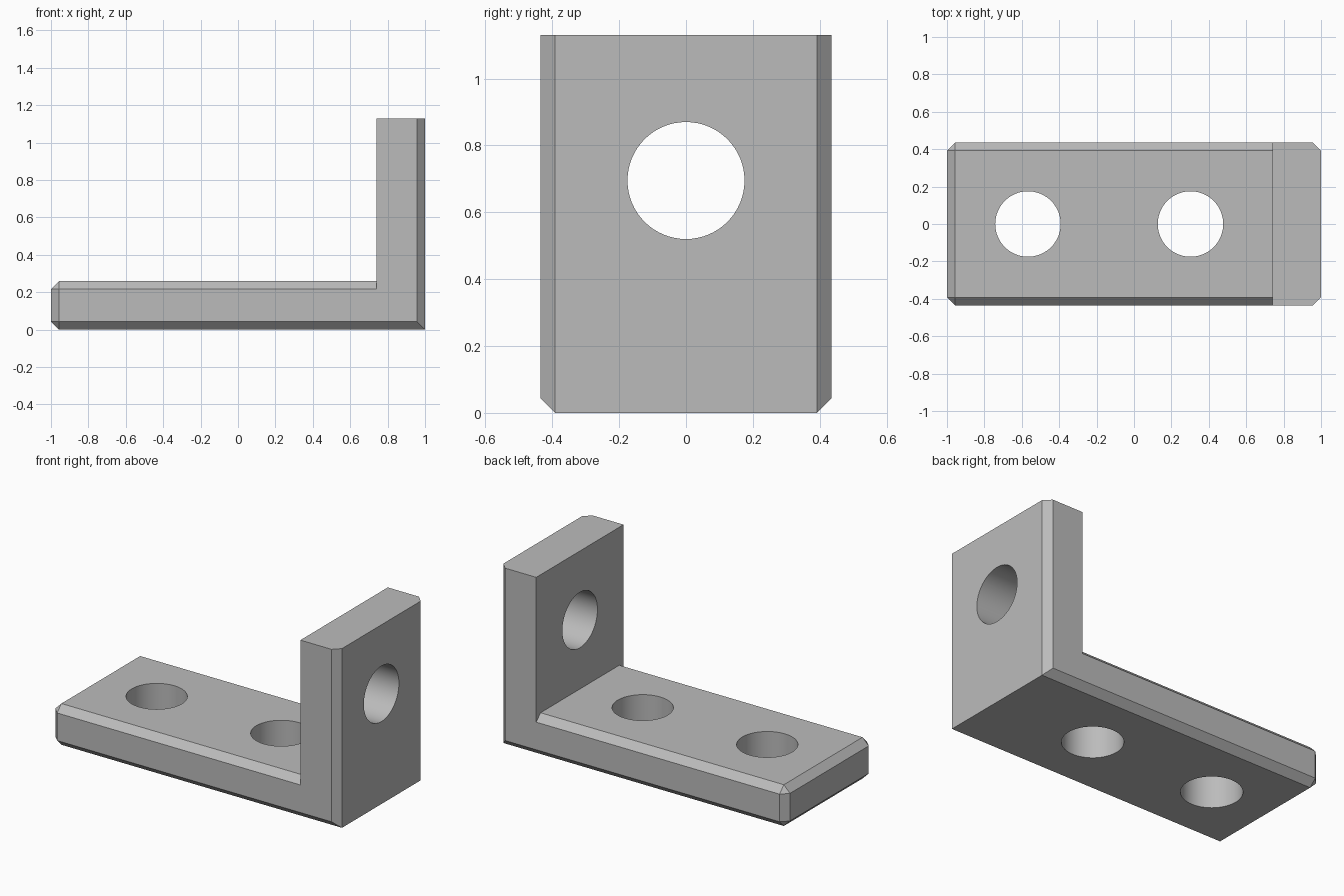
import bpy, bmesh, math
from mathutils import Matrix, Vector

if "Cube" in bpy.data.objects:
    bpy.data.objects.remove(bpy.data.objects["Cube"], do_unlink=True)

HALF_Y, THICK, HEIGHT, CHAMFER = 0.435, 0.26, 1.13, 0.043
INNER_X = 1 - THICK
HOLE_R = 0.175

steel = bpy.data.materials.new("grey_metal")
steel.use_nodes = True
grey = (0.5, 0.5, 0.5, 1)
steel.diffuse_color = grey
steel.node_tree.nodes["Principled BSDF"].inputs["Base Color"].default_value = grey


def make_object(name, bm):
    mesh = bpy.data.meshes.new(name)
    bm.to_mesh(mesh)
    bm.free()
    mesh.materials.append(steel)
    obj = bpy.data.objects.new(name, mesh)
    bpy.context.collection.objects.link(obj)
    return obj


def chamfered_block(name, low, high, rule):
    """Box between two corners; edges whose midpoint meets the rule are chamfered."""
    low, high = Vector(low), Vector(high)
    bm = bmesh.new()
    bmesh.ops.create_cube(bm, size=1)
    for v in bm.verts:
        v.co = Vector(h if c > 0 else l for c, l, h in zip(v.co, low, high))
    edges = [e for e in bm.edges if rule((e.verts[0].co + e.verts[1].co) / 2)]
    bmesh.ops.bevel(bm, geom=edges, offset=CHAMFER, offset_type='OFFSET',
                    segments=1, affect='EDGES', clamp_overlap=False)
    return make_object(name, bm)


def hole_cutter(name, centre, axis):
    bm = bmesh.new()
    bmesh.ops.create_cone(bm, cap_ends=True, segments=64, radius1=HOLE_R,
                          radius2=HOLE_R, depth=THICK * 2)
    turn = Matrix.Rotation(math.pi / 2, 4, 'Y') if axis == 'X' else Matrix()
    bmesh.ops.transform(bm, matrix=Matrix.Translation(centre) @ turn, verts=bm.verts)
    return make_object(name, bm)


# Base plate: every edge chamfered except those touching the upright
bracket = chamfered_block("angle_bracket", (-1, -HALF_Y, 0), (INNER_X, HALF_Y, THICK),
                          lambda m: m.x < INNER_X - 0.01)

# Upright plate: outer vertical edges and bottom side edges chamfered
upright = chamfered_block(
    "upright_plate", (INNER_X, -HALF_Y, 0), (1, HALF_Y, HEIGHT),
    lambda m: abs(m.y) > 0.4 and (m.x > 0.99 or m.z < 0.01))

# Bolt holes
holes = [hole_cutter("base_hole_outer", (-0.567, 0, THICK / 2), 'Z'),
         hole_cutter("base_hole_inner", (0.302, 0, THICK / 2), 'Z'),
         hole_cutter("upright_hole", (1 - THICK / 2, 0, 0.695), 'X')]

# Join the plates and cut the holes
for tool, operation in [(upright, 'UNION')] + [(h, 'DIFFERENCE') for h in holes]:
    mod = bracket.modifiers.new(tool.name, 'BOOLEAN')
    mod.operation, mod.solver, mod.object = operation, 'EXACT', tool

bpy.context.view_layer.update()
solid = bpy.data.meshes.new_from_object(
    bracket.evaluated_get(bpy.context.evaluated_depsgraph_get()))
bracket.modifiers.clear()
bracket.data = solid
for tool in [upright] + holes:
    bpy.data.objects.remove(tool, do_unlink=True)

# Smooth hole walls, crisp chamfers
bpy.ops.object.select_all(action='DESELECT')
bracket.select_set(True)
bpy.context.view_layer.objects.active = bracket
bpy.ops.object.shade_smooth_by_angle(angle=math.radians(30))
